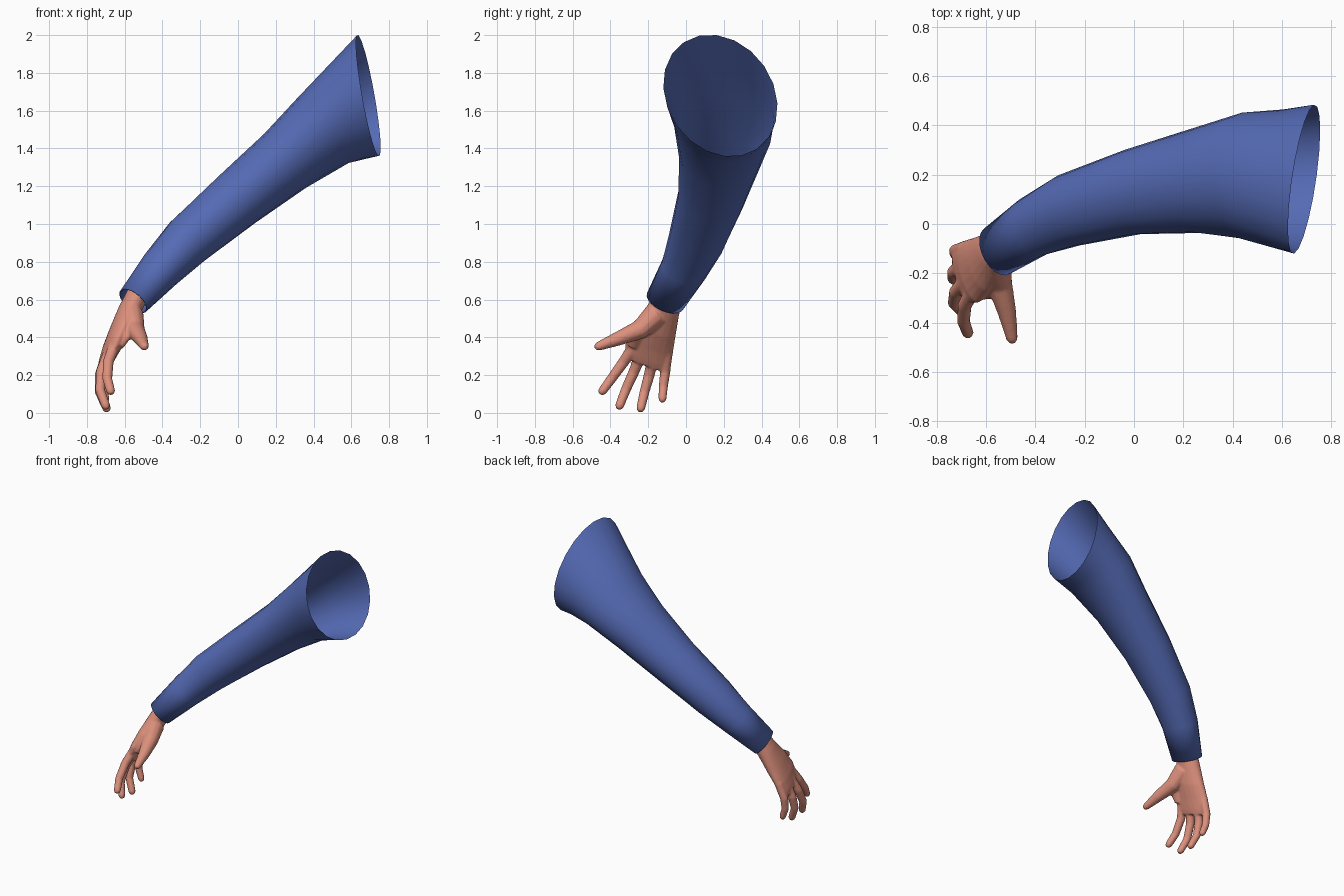
import bpy, bmesh, math
from mathutils import Vector

cube = bpy.data.objects.get("Cube")
if cube:
    bpy.data.objects.remove(cube, do_unlink=True)


def make_material(name, color):
    mat = bpy.data.materials.new(name)
    mat.use_nodes = True
    mat.diffuse_color = color
    mat.node_tree.nodes["Principled BSDF"].inputs["Base Color"].default_value = color
    return mat


def loft(bm, rings, segments, capped):
    """Skin a list of (centre, half_axis_a, half_axis_b) ellipses."""
    loops = []
    for centre, a, b in rings:
        angles = [math.tau * i / segments for i in range(segments)]
        loops.append([bm.verts.new(centre + a * math.cos(t) + b * math.sin(t)) for t in angles])
    for low, high in zip(loops, loops[1:]):
        for i in range(segments):
            j = (i + 1) % segments
            bm.faces.new((low[i], low[j], high[j], high[i]))
    if capped:
        bm.faces.new(loops[0][::-1])
        bm.faces.new(loops[-1])


def tangents(points):
    last = len(points) - 1
    return [(points[min(i + 1, last)] - points[max(i - 1, 0)]).normalized()
            for i in range(last + 1)]


def finish(bm, name, mat):
    bmesh.ops.recalc_face_normals(bm, faces=bm.faces[:])
    mesh = bpy.data.meshes.new(name)
    bm.to_mesh(mesh)
    bm.free()
    mesh.materials.append(mat)
    obj = bpy.data.objects.new(name, mesh)
    bpy.context.collection.objects.link(obj)
    mesh.shade_smooth()
    return obj


blue = make_material("blue cloth", (0.09, 0.145, 0.46, 1))
skin = make_material("skin", (0.72, 0.28, 0.205, 1))

# Sleeve: centre, radius up, radius sideways from cuff to shoulder
sleeve_path = [
    ((-0.555, -0.11, 0.592), 0.088, 0.108),
    ((-0.41, -0.012, 0.76), 0.115, 0.125),
    ((-0.265, 0.055, 0.91), 0.138, 0.15),
    ((-0.005, 0.13, 1.13), 0.157, 0.176),
    ((0.25, 0.175, 1.335), 0.178, 0.216),
    ((0.45, 0.195, 1.495), 0.215, 0.262),
]
roll = math.radians(20)
centres = [Vector(c) for c, _, _ in sleeve_path]
rings = []
for (c, up, side), centre, d in zip(sleeve_path, centres, tangents(centres)):
    back = Vector((0, 0, 1)).cross(d).normalized()
    top = d.cross(back)
    a = (top * math.cos(roll) + back * math.sin(roll)) * up
    b = (back * math.cos(roll) - top * math.sin(roll)) * side
    rings.append((centre, a, b))

# Shoulder opening is cut nearly upright, so its axes are set directly
opening = (Vector((0.69, 0.182, 1.68)), Vector((-0.052, -0.02, 0.32)), Vector((0.04, 0.302, -0.04)))
rings.append(tuple(p.lerp(q, 0.5) for p, q in zip(rings[-1], opening)))
rings.append(opening)

# Cuff hem turned inward towards the wrist
cuff, a, b = rings[0]
inward = (centres[1] - centres[0]).normalized()
rings[:0] = [(cuff + inward * 0.05, a * 0.85, b * 0.85), (cuff, a * 0.93, b * 0.93)]

bm = bmesh.new()
loft(bm, rings, 20, False)
finish(bm, "sleeve", blue)

# Palm: centre, half width, half thickness from wrist to knuckles
palm_path = [
    ((-0.52, -0.08, 0.65), 0.072, 0.058),
    ((-0.575, -0.12, 0.54), 0.09, 0.06),
    ((-0.62, -0.165, 0.44), 0.12, 0.057),
    ((-0.665, -0.195, 0.35), 0.137, 0.046),
    ((-0.692, -0.203, 0.285), 0.132, 0.037),
    ((-0.703, -0.205, 0.25), 0.116, 0.027),
]
across = Vector((-0.24, 0.91, -0.33)).normalized()
centres = [Vector(c) for c, _, _ in palm_path]
rings = []
for (c, width, thick), centre, d in zip(palm_path, centres, tangents(centres)):
    rings.append((centre, across * width, d.cross(across).normalized() * thick))
bm = bmesh.new()
loft(bm, rings, 20, True)

# Digits: path points, base radius, tip radius
digits = [
    ([(-0.565, -0.16, 0.52), (-0.545, -0.245, 0.44), (-0.515, -0.36, 0.393), (-0.495, -0.465, 0.352)],
     0.066, 0.024),
    ([(-0.65, -0.265, 0.37), (-0.687, -0.33, 0.27), (-0.692, -0.395, 0.18), (-0.674, -0.443, 0.115)],
     0.032, 0.024),
    ([(-0.675, -0.225, 0.34), (-0.722, -0.275, 0.22), (-0.73, -0.32, 0.12), (-0.7, -0.352, 0.037)],
     0.032, 0.024),
    ([(-0.685, -0.165, 0.33), (-0.73, -0.195, 0.2), (-0.732, -0.22, 0.11), (-0.695, -0.24, 0.024)],
     0.032, 0.024),
    ([(-0.685, -0.1, 0.33), (-0.724, -0.11, 0.22), (-0.724, -0.12, 0.14), (-0.7, -0.125, 0.073)],
     0.031, 0.022),
]
for path, base, tip in digits:
    points = [Vector(p) for p in path]
    end = (points[-1] - points[-2]).normalized()
    points.append(points[-1] + end * tip * 0.8)
    radii = [base + (tip - base) * i / 3 for i in range(4)] + [tip * 0.6]
    rings = []
    for p, d, r in zip(points, tangents(points), radii):
        a = d.cross(Vector((1, 0, 0))).normalized()
        rings.append((p, a * r, d.cross(a) * r))
    loft(bm, rings, 12, True)

# Web of the thumb: a flat fold between thumb and index knuckle
web = [
    (Vector((-0.58, -0.2, 0.48)), 0.05, 0.04),
    (Vector((-0.6, -0.25, 0.415)), 0.065, 0.03),
    (Vector((-0.635, -0.28, 0.35)), 0.035, 0.025),
]
fold = Vector((0.55, -0.7, 0.1)).normalized()
down = (web[-1][0] - web[0][0]).normalized()
loft(bm, [(c, fold * w, down.cross(fold).normalized() * t) for c, w, t in web], 12, True)
hand = finish(bm, "hand", skin)

# Fuse palm and digits into one soft surface
fuse = hand.modifiers.new("fuse", "REMESH")
fuse.mode = "VOXEL"
fuse.voxel_size = 0.007
fuse.use_smooth_shade = True
soften = hand.modifiers.new("soften", "SMOOTH")
soften.factor = 0.5
soften.iterations = 6
